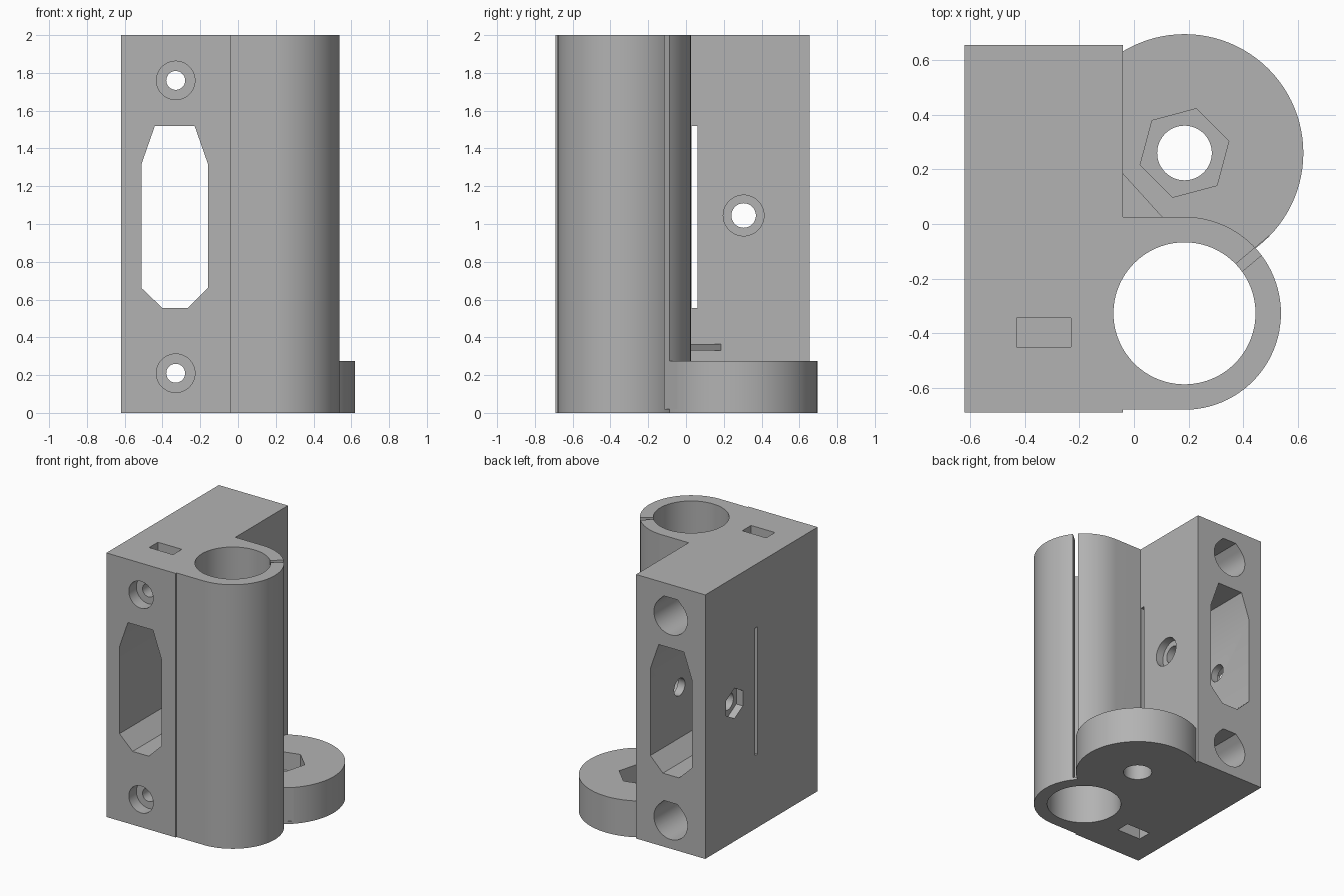
import bpy, bmesh
from math import sin, cos, radians, pi

cube = bpy.data.objects.get("Cube")
if cube:
    bpy.data.objects.remove(cube, do_unlink=True)

grey = bpy.data.materials.new("light_grey")
grey.use_nodes = True
colour = (0.45, 0.45, 0.45, 1)
grey.diffuse_color = colour
grey.node_tree.nodes["Principled BSDF"].inputs["Base Color"].default_value = colour

MAP = {"x": lambda u, v, w: (w, u, v),
       "y": lambda u, v, w: (u, w, v),
       "z": lambda u, v, w: (u, v, w)}


def prism(name, pts, axis, lo, hi):
    """Extrude a closed 2D outline along an axis."""
    bm = bmesh.new()
    face = bm.faces.new([bm.verts.new(MAP[axis](u, v, lo)) for u, v in pts])
    top = bmesh.ops.extrude_face_region(bm, geom=[face])["geom"]
    for vert in [g for g in top if isinstance(g, bmesh.types.BMVert)]:
        vert.co["xyz".index(axis)] = hi
    bmesh.ops.recalc_face_normals(bm, faces=bm.faces)
    mesh = bpy.data.meshes.new(name)
    bm.to_mesh(mesh)
    bm.free()
    mesh.materials.append(grey)
    obj = bpy.data.objects.new(name, mesh)
    bpy.context.collection.objects.link(obj)
    return obj


def ring(c, r, n=64, turn=0):
    return [(c[0] + r * cos(turn + 2 * pi * i / n),
             c[1] + r * sin(turn + 2 * pi * i / n)) for i in range(n)]


def rect(u0, u1, v0, v1):
    return [(u0, v0), (u1, v0), (u1, v1), (u0, v1)]


def teardrop(c, r):
    """Round hole with a flat-topped, printable roof."""
    arc = [radians(135 + 270 * i / 48) for i in range(49)]
    return ([(c[0] + r * cos(a), c[1] + r * sin(a)) for a in arc]
            + [(c[0] + 0.41 * r, c[1] + r), (c[0] - 0.41 * r, c[1] + r)])


def combine(base, other, operation):
    mod = base.modifiers.new(operation, "BOOLEAN")
    mod.operation, mod.solver, mod.object = operation, "EXACT", other
    bpy.context.view_layer.objects.active = base
    bpy.ops.object.modifier_apply(modifier=mod.name)
    bpy.data.objects.remove(other, do_unlink=True)


tube = (0.185, -0.327)
foot = (0.185, 0.26)
side = (0.305, 1.045)

# Main block
bracket = prism("clamp_bracket", rect(-0.62, -0.04, -0.69, 0.655), "z", 0, 2)

# Rod clamp: half round on the right, flat flanks running into the block
clamp = [(tube[0] + 0.353 * cos(a), tube[1] + 0.353 * sin(a))
         for a in (radians(-90 + 180 * i / 48) for i in range(49))]
clamp += [(-0.1, tube[1] + 0.353), (-0.1, tube[1] - 0.353)]

# Round foot, trimmed inside the block, and small corner web
foot_outline = [(max(x, -0.08), y) for x, y in ring(foot, 0.435, 96)]
foot_outline = [p for i, p in enumerate(foot_outline)
                if p[0] > -0.08 or foot_outline[i - 1][0] > -0.08
                or foot_outline[(i + 1) % 96][0] > -0.08]
web = [(-0.06, 0), (0.105, 0), (0.105, 0.025), (-0.04, 0.185), (-0.06, 0.185)]

for part in (prism("rod_clamp", clamp, "z", 0, 2),
             prism("round_foot", foot_outline, "z", 0, 0.275),
             prism("corner_web", web, "z", 0.33, 0.365)):
    combine(bracket, part, "UNION")

# Rod bore and foot hole with its hexagonal nut pocket
cutters = [prism("rod_bore", ring(tube, 0.26, 96), "z", -0.1, 2.1),
           prism("foot_hole", ring(foot, 0.1), "z", -0.1, 0.5),
           prism("foot_nut", ring(foot, 0.168, 6, radians(15)), "z", 0.14, 0.5)]

# Clamp slit, radial from the bore
a = radians(40)
slit = [(tube[0] + r * cos(a) - s * sin(a), tube[1] + r * sin(a) + s * cos(a))
        for r, s in ((0.22, -0.018), (0.42, -0.018), (0.42, 0.018), (0.22, 0.018))]
cutters.append(prism("clamp_slit", slit, "z", 0.02, 2.1))

# Long window from front to back, and thin slot across it
window = [(-0.44, 1.52), (-0.23, 1.52), (-0.16, 1.32), (-0.16, 0.66),
          (-0.265, 0.555), (-0.4, 0.555), (-0.51, 0.66), (-0.51, 1.32)]
cutters.append(prism("window", window, "y", -1, 1))
cutters.append(prism("thin_slot", rect(0.029, 0.06, 0.555, 1.52), "x", -1, 0))

# Mounting screws: through hole, front counterbore, rear access, nut slot
for z, low, high in ((1.76, 1.65, 2.1), (0.21, -0.1, 0.32)):
    c = (-0.33, z)
    cutters += [prism("screw_hole", ring(c, 0.05, 32), "y", -1, 1),
                prism("counterbore", ring(c, 0.102, 48), "y", -1, -0.6),
                prism("rear_access", teardrop(c, 0.14), "y", -0.15, 1),
                prism("nut_slot", rect(-0.43, -0.23, -0.45, -0.345), "z", low, high)]

# Side screw: through hole, counterbore and nut pocket
cutters += [prism("side_hole", ring(side, 0.065, 32), "x", -1, 0.05),
            prism("side_counterbore", ring(side, 0.108, 48), "x", -0.1, 0.05),
            prism("side_nut", ring(side, 0.115, 6, pi / 6), "x", -1, -0.565)]

for cutter in cutters:
    combine(bracket, cutter, "DIFFERENCE")

bpy.ops.object.select_all(action="DESELECT")
bracket.select_set(True)
bpy.context.view_layer.objects.active = bracket
bpy.ops.object.shade_smooth_by_angle(angle=radians(30))
